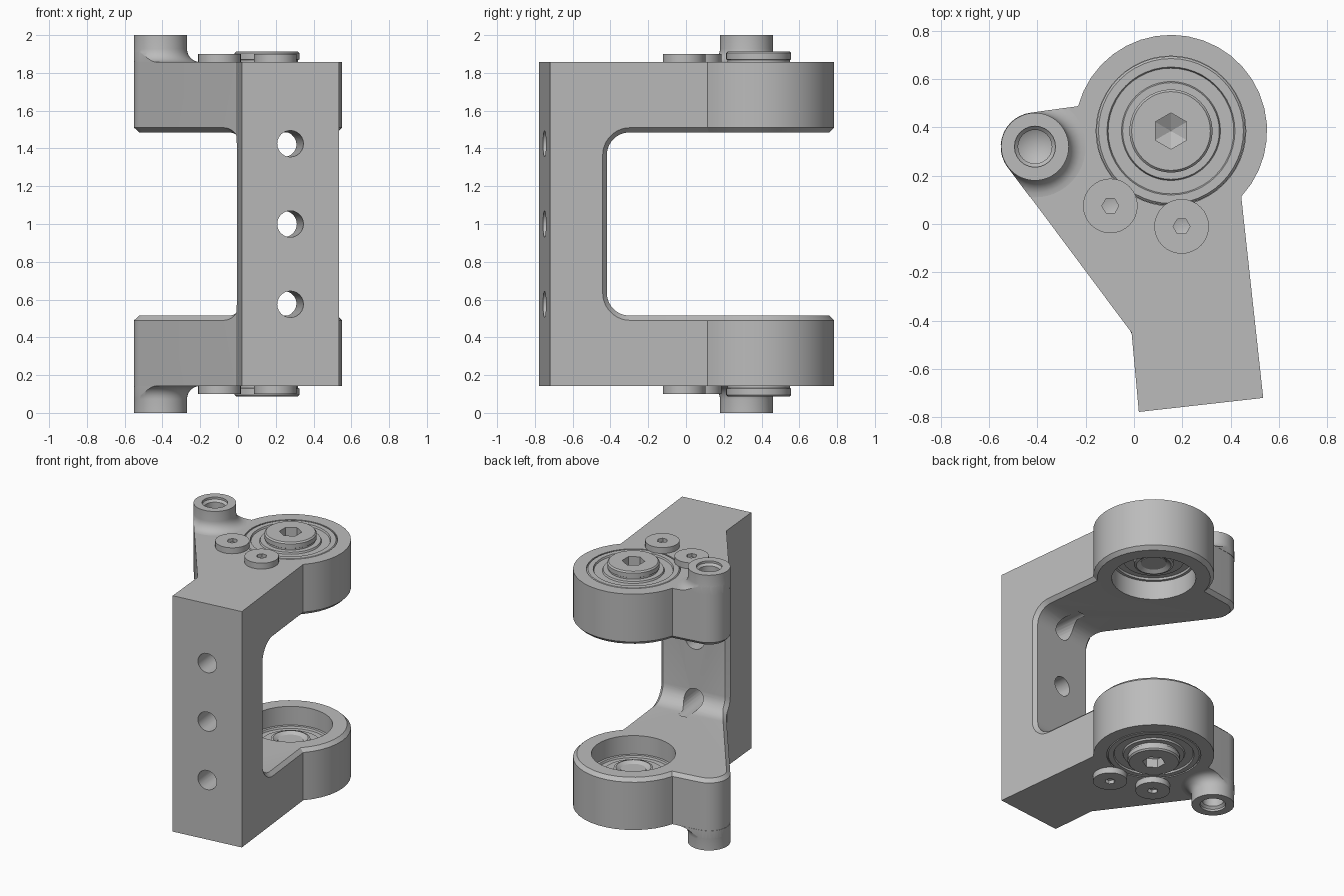
import bpy, bmesh
from math import sin, cos, pi, radians
from mathutils import Vector

cube = bpy.data.objects.get("Cube")
if cube:
    bpy.data.objects.remove(cube)

grey = bpy.data.materials.new("plain_grey")
grey.use_nodes = True
GREY = (0.5, 0.5, 0.5, 1)
grey.diffuse_color = GREY
grey.node_tree.nodes["Principled BSDF"].inputs["Base Color"].default_value = GREY

parts = []
MID = 1.0                      # mirror plane height
TOP = 0.857                    # half height of the body
SLOT = 0.485                   # half height of the slot
BOSS = Vector((-0.41, 0.32, 0))
HUB = Vector((0.153, 0.385, 0))
TURN = radians(6.7)            # the column is turned slightly about z
U = Vector((cos(TURN), sin(TURN), 0))
V = Vector((-sin(TURN), cos(TURN), 0))
Z = Vector((0, 0, 1))


def finish(name, bm, keep=True):
    bmesh.ops.recalc_face_normals(bm, faces=bm.faces[:])
    mesh = bpy.data.meshes.new(name)
    bm.to_mesh(mesh)
    bm.free()
    mesh.materials.append(grey)
    ob = bpy.data.objects.new(name, mesh)
    bpy.context.collection.objects.link(ob)
    if keep:
        parts.append(ob)
    return ob


def prism(name, points, depth, keep=True):
    """Closed outline pushed along a vector."""
    bm = bmesh.new()
    face = bm.faces.new([bm.verts.new(p) for p in points])
    out = bmesh.ops.extrude_face_region(bm, geom=[face])["geom"]
    bmesh.ops.translate(bm, vec=depth, verts=[g for g in out if isinstance(g, bmesh.types.BMVert)])
    return finish(name, bm, keep)


def lathe(name, profile, centre, side, keep=True, sides=48, start=0.0):
    """Profile of (radius, height from mid plane) turned about a vertical axis."""
    bm = bmesh.new()
    rings = []
    for r, h in profile:
        z = MID + side * h
        count = sides if r > 0 else 1
        rings.append([bm.verts.new((centre.x + r * cos(start + 2 * pi * i / sides),
                                    centre.y + r * sin(start + 2 * pi * i / sides), z))
                      for i in range(count)])
    for a, b in zip(rings, rings[1:]):
        for i in range(sides):
            j = (i + 1) % sides
            loop = [a[i % len(a)], a[j % len(a)], b[j % len(b)], b[i % len(b)]]
            bm.faces.new(list(dict.fromkeys(loop)))
    return finish(name, bm, keep)


def boolean(ob, cutter, operation="DIFFERENCE"):
    mod = ob.modifiers.new("cut", "BOOLEAN")
    mod.operation = operation
    mod.solver = "EXACT"
    mod.object = cutter
    bpy.context.view_layer.objects.active = ob
    bpy.ops.object.modifier_apply(modifier=mod.name)


def cut(cutter, *targets):
    for ob in targets:
        boolean(ob, cutter)
    bpy.data.objects.remove(cutter)


def arc(centre, r, a0, a1, steps):
    angles = [radians(a0 + (a1 - a0) * i / steps) for i in range(steps + 1)]
    return [centre + Vector((r * cos(a), r * sin(a), 0)) for a in angles]


def outline(boss_r, z):
    pts = [Vector((0.02, -0.778, 0)), Vector((-0.01, -0.45, 0))]
    pts += arc(BOSS, boss_r, 216, 97, 12)
    pts += arc(HUB, 0.398, 165, -43, 22)
    pts += [Vector((0.535, -0.72, 0))]
    return [p + Z * z for p in pts]


# Body: plan outline with a rounded slot between the two arms
body = prism("body", outline(0.14, MID - TOP), Z * 2 * TOP)
wall, fillet = -0.472, 0.12
slot = [(2.0, -SLOT)]
for sign, a0 in ((-1, 270), (1, 180)):
    for i in range(8):
        a = radians(a0 - 90 * i / 7)
        slot.append((wall + fillet + fillet * cos(a), sign * (SLOT - fillet) + fillet * sin(a)))
slot.append((2.0, SLOT))
cut(prism("slot_cutter", [U * -1.5 + V * v + Z * (MID + h) for v, h in slot], U * 3, False), body)

# Chamfer all around the slot rim
bm = bmesh.new()
bm.from_mesh(body.data)
bmesh.ops.remove_doubles(bm, verts=bm.verts[:], dist=0.002)
rim = [e for e in bm.edges
       if all(abs(v.co.z - MID) < SLOT + 0.005 for v in e.verts)
       and len(e.link_faces) == 2 and e.calc_face_angle() > radians(45)]
bmesh.ops.bevel(bm, geom=rim, offset=0.025, segments=1, profile=0.5,
                affect="EDGES", clamp_overlap=False)
bmesh.ops.recalc_face_normals(bm, faces=bm.faces[:])
bm.to_mesh(body.data)
bm.free()

# Three mounting holes through the column
for h in (-0.425, 0, 0.425):
    ring = [U * (0.188 + 0.07 * cos(i * pi / 12)) + V * -1.0 + Z * (MID + h + 0.07 * sin(i * pi / 12))
            for i in range(24)]
    cut(prism("hole_cutter", ring, V * 0.7, False), body)

for side, end in ((1, "upper"), (-1, "lower")):
    # Stepped bore for the bearing
    cut(lathe("bore_cutter", [(0, 0.95), (0.31, 0.95), (0.31, 0.62), (0.277, 0.62),
                              (0.277, 0.4), (0, 0.4)], HUB, side, False), body)

    # Pivot boss with a flared foot, trimmed to the body outline
    flare = [(0.21 - 0.07 * sin(radians(a)), TOP + 0.07 - 0.07 * cos(radians(a)))
             for a in range(0, 91, 15)]
    boss = lathe(end + "_boss", [(0, TOP)] + flare + [(0.14, 1), (0, 1)], BOSS, side)
    trim = prism("trim_helper", outline(0.142, -0.5), Z * 3, False)
    boolean(boss, trim, "INTERSECT")
    bpy.data.objects.remove(trim)
    cut(lathe("drill_cutter", [(0, 1.05), (0.085, 1.05), (0.085, 0.985), (0.07, 0.97),
                               (0.07, 0.78), (0, 0.74)], BOSS, side, False, 24), boss, body)

    # Bearing with recessed seals on both faces
    lathe(end + "_bearing", [(0.1, TOP), (0.2, TOP), (0.205, 0.845), (0.26, 0.845),
                             (0.265, TOP), (0.3, TOP), (0.309, 0.848), (0.309, 0.621),
                             (0.26, 0.621), (0.255, 0.635), (0.205, 0.635), (0.2, 0.621),
                             (0.1, 0.621), (0.1, TOP)], HUB, side)

    # Spacer around the inner end of the pivot bolt
    lathe(end + "_spacer", [(0.085, 0.64), (0.13, 0.64), (0.13, 0.59), (0.115, 0.585),
                            (0.085, 0.605), (0.085, 0.64)], HUB, side)

    # Pivot bolt with a hexagonal socket
    bolt = lathe(end + "_pivot_bolt", [(0, 0.6), (0.084, 0.6), (0.084, 0.85), (0.165, 0.85),
                                       (0.165, 0.868), (0.172, 0.872), (0.172, 0.904),
                                       (0.163, 0.914), (0, 0.914)], HUB, side)
    cut(lathe("socket_cutter", [(0, 0.96), (0.075, 0.96), (0.075, 0.85), (0, 0.81)],
              HUB, side, False, 6, pi / 6), bolt)

    # Two retaining screws overlapping the bearing edge
    for label, spot in (("left", Vector((0.197, -0.01, 0))), ("right", Vector((-0.098, 0.075, 0)))):
        screw = lathe(f"{end}_{label}_screw", [(0, TOP), (0.113, TOP), (0.113, 0.9), (0, 0.9)],
                      spot, side, True, 32)
        cut(lathe("socket_cutter", [(0, 0.95), (0.035, 0.95), (0.035, 0.875), (0, 0.865)],
                  spot, side, False, 6), screw)

# Smooth the round surfaces and keep edges crisp
bpy.ops.object.select_all(action="DESELECT")
for ob in parts:
    ob.select_set(True)
bpy.context.view_layer.objects.active = body
bpy.ops.object.shade_smooth_by_angle(angle=radians(30))
